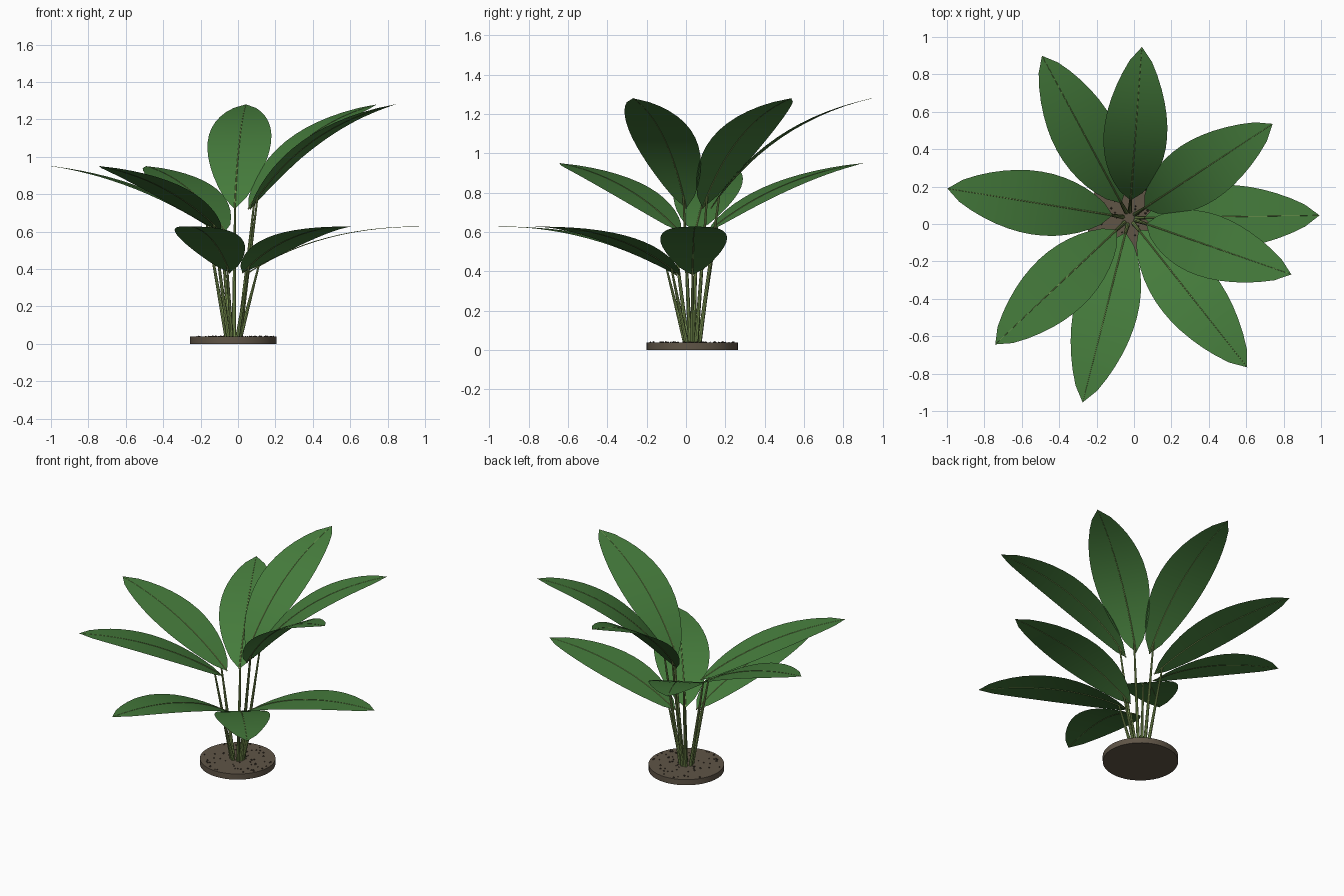
import bpy, bmesh, math, random
from mathutils import Vector, Matrix

if "Cube" in bpy.data.objects:
    bpy.data.objects.remove(bpy.data.objects["Cube"], do_unlink=True)
random.seed(4)

CENTRE = Vector((-0.025, 0.032, 0))
SOIL_RADIUS, SOIL_TOP = 0.232, 0.038
LEAF_STEPS, LEAF_HALF_WIDTH = 14, 0.17
GOLDEN_ANGLE = math.radians(137.5)
FIRST_ANGLE = math.radians(-19.2)


def material(name, rgb):
    m = bpy.data.materials.new(name)
    m.use_nodes = True
    m.diffuse_color = (*rgb, 1)
    bsdf = m.node_tree.nodes["Principled BSDF"]
    bsdf.inputs["Base Color"].default_value = (*rgb, 1)
    bsdf.inputs["Roughness"].default_value = 0.8
    return m


leaf_green = material("leaf green", (0.06, 0.2, 0.045))
stem_green = material("stem green", (0.2, 0.3, 0.085))
soil_brown = material("soil brown", (0.115, 0.09, 0.062))
pebble_brown = material("dark pebble brown", (0.05, 0.038, 0.026))


def finish(name, bm, mat, smooth=True):
    mesh = bpy.data.meshes.new(name)
    bm.to_mesh(mesh)
    bm.free()
    mesh.materials.append(mat)
    obj = bpy.data.objects.new(name, mesh)
    bpy.context.collection.objects.link(obj)
    if smooth:
        bpy.ops.object.select_all(action="DESELECT")
        obj.select_set(True)
        bpy.context.view_layer.objects.active = obj
        bpy.ops.object.shade_smooth_by_angle(angle=math.radians(40))
    return obj


def bezier(a, b, c, t):
    return a * (1 - t) ** 2 + b * 2 * t * (1 - t) + c * t * t


def tube(bm, path, radii, side, sides=8):
    """Sweep a round section along a path lying in one vertical plane."""
    rings = []
    for i, (p, r) in enumerate(zip(path, radii)):
        along = (path[min(i + 1, len(path) - 1)] - path[max(i - 1, 0)]).normalized()
        up = along.cross(side)
        turns = [math.tau * k / sides for k in range(sides)]
        rings.append([bm.verts.new(p + (side * math.cos(a) + up * math.sin(a)) * r)
                      for a in turns])
    for low, high in zip(rings, rings[1:]):
        for k in range(sides):
            n = (k + 1) % sides
            bm.faces.new((low[k], low[n], high[n], high[k]))
    bm.faces.new(rings[0][::-1])
    bm.faces.new(rings[-1])
    bmesh.ops.recalc_face_normals(bm, faces=bm.faces)


def leaf_blade(name, path, side):
    bm = bmesh.new()
    rows = []
    for i, p in enumerate(path):
        t = i / LEAF_STEPS
        half = LEAF_HALF_WIDTH * max(math.sin(math.pi * t), 0) ** 0.7
        rows.append([bm.verts.new(p + side * half * s) for s in (-1, -0.5, 0, 0.5, 1)])
    for a, b in zip(rows, rows[1:]):
        for k in range(4):
            bm.faces.new((a[k], b[k], b[k + 1], a[k + 1]))
    bmesh.ops.remove_doubles(bm, verts=bm.verts, dist=0.0005)
    bm.normal_update()
    if sum(f.normal.z for f in bm.faces) < 0:
        bmesh.ops.reverse_faces(bm, faces=bm.faces)
    finish(name, bm, leaf_green)


# Each tier: leaf base, arch control and tip, as (radius, height)
tiers = {
    "upper": ((0.095, 0.72), (0.38, 1.16), (0.917, 1.28)),
    "middle": ((0.09, 0.60), (0.47, 0.88), (0.985, 0.95)),
    "lower": ((0.08, 0.38), (0.46, 0.63), (1.017, 0.627)),
}
tier_names = list(tiers)

# Nine leaves in a golden-angle spiral, cycling through the tiers
for i in range(9):
    angle = FIRST_ANGLE + GOLDEN_ANGLE * i
    out = Vector((math.cos(angle), math.sin(angle), 0))
    side = Vector((-math.sin(angle), math.cos(angle), 0))
    tier = tier_names[i % 3]
    label = f"{tier}_{i // 3 + 1}"

    def place(rz):
        return CENTRE + out * rz[0] + Vector((0, 0, rz[1]))

    base, arch, tip = (place(rz) for rz in tiers[tier])
    spine = [bezier(base, arch, tip, k / LEAF_STEPS) for k in range(LEAF_STEPS + 1)]
    leaf_blade(f"leaf_{label}", spine, side)

    # Stem from the soil to the leaf
    bm = bmesh.new()
    root = place((0.035, SOIL_TOP - 0.01))
    steps = 5
    tube(bm, [root.lerp(spine[1], k / steps) for k in range(steps + 1)],
         [0.012 - 0.007 * k / steps for k in range(steps + 1)], side)
    finish(f"stem_{label}", bm, stem_green)

    # Fine midrib along the blade
    bm = bmesh.new()
    tube(bm, spine, [0.004 - 0.003 * k / LEAF_STEPS for k in range(LEAF_STEPS + 1)],
         side, 6)
    finish(f"midrib_{label}", bm, stem_green)

# Soil disc
bm = bmesh.new()
bmesh.ops.create_cone(bm, cap_ends=True, segments=48, radius1=SOIL_RADIUS,
                      radius2=SOIL_RADIUS, depth=SOIL_TOP,
                      matrix=Matrix.Translation(CENTRE + Vector((0, 0, SOIL_TOP / 2))))
finish("soil_disc", bm, soil_brown)

# Scattered pebbles
bm = bmesh.new()
for _ in range(60):
    a = random.uniform(0, math.tau)
    r = SOIL_RADIUS * 0.95 * math.sqrt(random.random())
    size = random.uniform(0.004, 0.007)
    spot = CENTRE + Vector((r * math.cos(a), r * math.sin(a), SOIL_TOP))
    bmesh.ops.create_icosphere(bm, subdivisions=1, radius=size,
                               matrix=Matrix.Translation(spot))
finish("soil_pebbles", bm, pebble_brown, smooth=False)
